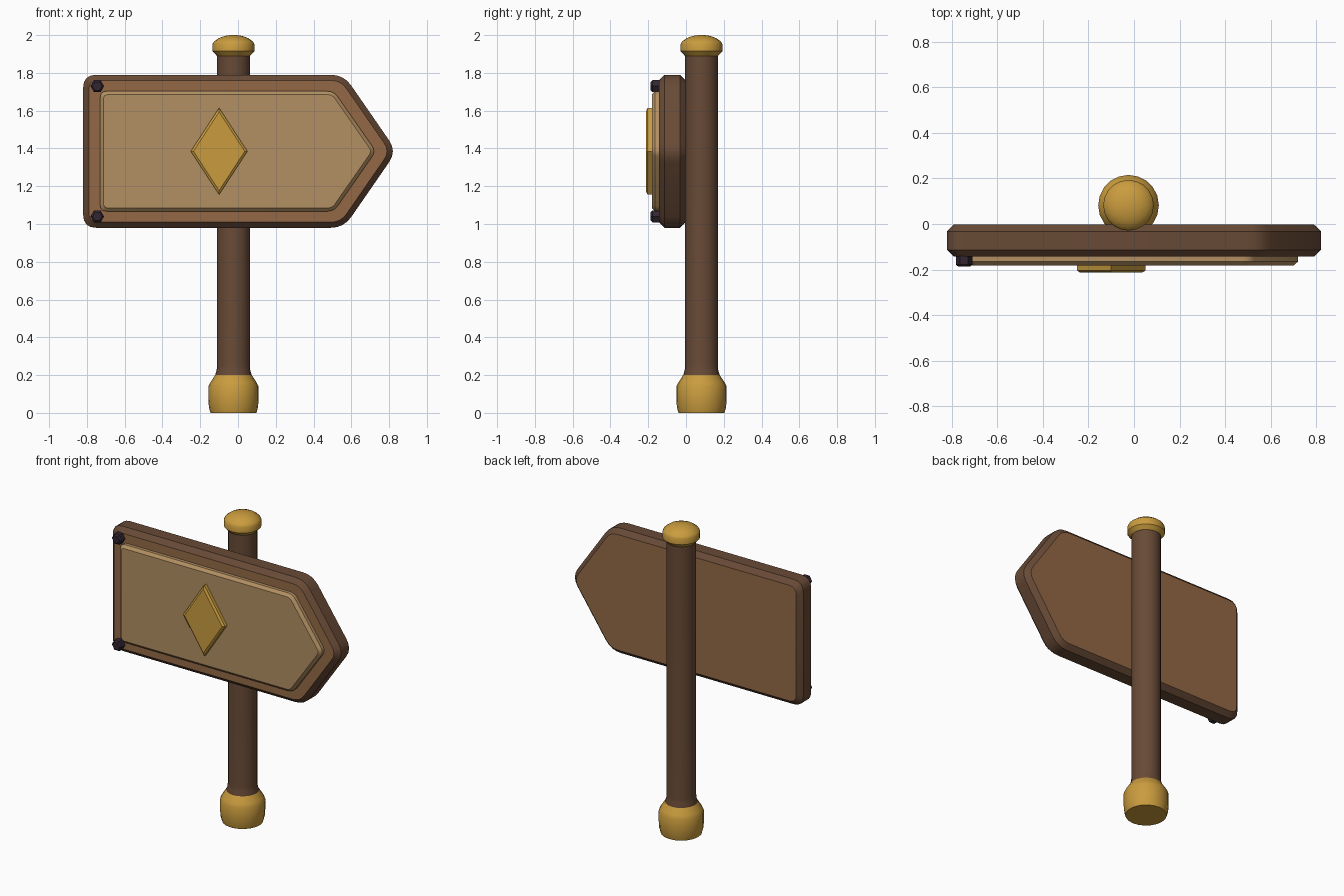
import bpy, bmesh, math
from mathutils import Vector

if "Cube" in bpy.data.objects:
    bpy.data.objects.remove(bpy.data.objects["Cube"])


def material(name, rgb):
    lin = [((c / 255 + 0.055) / 1.055) ** 2.4 for c in rgb]
    m = bpy.data.materials.new(name)
    m.diffuse_color = (*lin, 1)
    m.use_nodes = True
    m.node_tree.nodes["Principled BSDF"].inputs["Base Color"].default_value = m.diffuse_color
    return m


DARK = material("dark wood", (104, 74, 54))
MID = material("mid wood", (148, 105, 70))
PALE = material("pale wood", (178, 143, 98))
GOLD = material("gold", (202, 156, 62))
IRON = material("dark iron", (50, 38, 50))


def finish(name, bm, mats, angle=35):
    bmesh.ops.recalc_face_normals(bm, faces=bm.faces)
    me = bpy.data.meshes.new(name)
    bm.to_mesh(me)
    bm.free()
    for m in mats:
        me.materials.append(m)
    ob = bpy.data.objects.new(name, me)
    bpy.context.collection.objects.link(ob)
    bpy.ops.object.select_all(action='DESELECT')
    ob.select_set(True)
    bpy.context.view_layer.objects.active = ob
    bpy.ops.object.shade_smooth_by_angle(angle=math.radians(angle))
    return ob


def loft(bm, rings):
    """Join equal rings of points into a capped solid."""
    loops = [[bm.verts.new(p) for p in ring] for ring in rings]
    n = len(loops[0])
    for a, b in zip(loops, loops[1:]):
        for i in range(n):
            j = (i + 1) % n
            bm.faces.new((a[i], a[j], b[j], b[i]))
    bm.faces.new(loops[0])
    bm.faces.new(loops[-1])


def inset(pts, d):
    """Move a counter-clockwise outline inwards by d."""
    out = []
    for i, p in enumerate(pts):
        e1 = (p - pts[i - 1]).normalized()
        e2 = (pts[(i + 1) % len(pts)] - p).normalized()
        n1, n2 = Vector((-e1.y, e1.x)), Vector((-e2.y, e2.x))
        out.append(p + (n1 + n2) * d / (1 + n1.dot(n2)))
    return out


def rounded(pts, t, steps=4):
    """Round every corner, starting t away from it."""
    if t == 0:
        return pts
    out = []
    for i, p in enumerate(pts):
        a = p + (pts[i - 1] - p).normalized() * t
        b = p + (pts[(i + 1) % len(pts)] - p).normalized() * t
        for k in range(steps + 1):
            s = k / steps
            out.append(a * (1 - s) ** 2 + p * 2 * s * (1 - s) + b * s ** 2)
    return out


def plate(name, corners, layers, t, mats):
    """Layered plate facing -y; layers are (y, inset). Second colour goes on the flat faces."""
    pts = [Vector(c) for c in corners]
    bm = bmesh.new()
    loft(bm, [[(p.x, y, p.y) for p in rounded(inset(pts, d), max(t - d * 0.6, 0))]
              for y, d in layers])
    bm.normal_update()
    if len(mats) > 1:
        for f in bm.faces:
            f.material_index = int(abs(f.normal.y) > 0.99)
    return finish(name, bm, mats)


def turned(name, profile, mat, sides=20):
    """Turned part round the post axis; profile is (radius, z)."""
    bm = bmesh.new()
    loft(bm, [[(-0.024 + r * math.cos(2 * math.pi * i / sides),
                0.082 + r * math.sin(2 * math.pi * i / sides), z) for i in range(sides)]
              for r, z in profile])
    return finish(name, bm, [mat])


def arrow(left, shoulder, tip, half):
    z = 1.385
    return [(left, z - half), (shoulder, z - half), (tip, z), (shoulder, z + half), (left, z + half)]


# Post with gold foot and cap
turned("post", [(0.097, 0.19), (0.097, 0.2), (0.089, 0.225), (0.087, 0.25), (0.087, 1.9)], DARK)
turned("post_foot", [(0.122, 0), (0.13, 0.03), (0.133, 0.07), (0.133, 0.14),
                     (0.122, 0.162), (0.097, 0.2)], GOLD)
turned("post_cap", [(0.088, 1.89), (0.111, 1.915), (0.111, 1.952), (0.104, 1.965),
                    (0.08, 1.983), (0.055, 1.993), (0.028, 1.999), (0.004, 2.0)], GOLD)

# Arrow board with dark bevelled edge
plate("arrow_board", arrow(-0.82, 0.56, 0.84, 0.405),
      [(-0.002, 0.03), (-0.032, 0), (-0.113, 0), (-0.143, 0.03)], 0.07, [DARK, MID])

# Pale raised panel
plate("raised_panel", arrow(-0.73, 0.508, 0.73, 0.318),
      [(-0.14, 0), (-0.164, 0), (-0.181, 0.018)], 0.035, [PALE])

# Gold diamond
plate("diamond_badge", [(-0.10, 1.155), (0.05, 1.385), (-0.10, 1.615), (-0.25, 1.385)],
      [(-0.178, 0), (-0.204, 0), (-0.213, 0.012)], 0, [GOLD])

# Hexagonal bolts
for label, z in (("upper", 1.73), ("lower", 1.04)):
    hexagon = [(-0.745 + 0.036 * math.cos(math.pi * i / 3), z + 0.036 * math.sin(math.pi * i / 3))
               for i in range(6)]
    plate(label + "_bolt", hexagon, [(-0.14, 0), (-0.178, 0), (-0.187, 0.009)], 0, [IRON])
